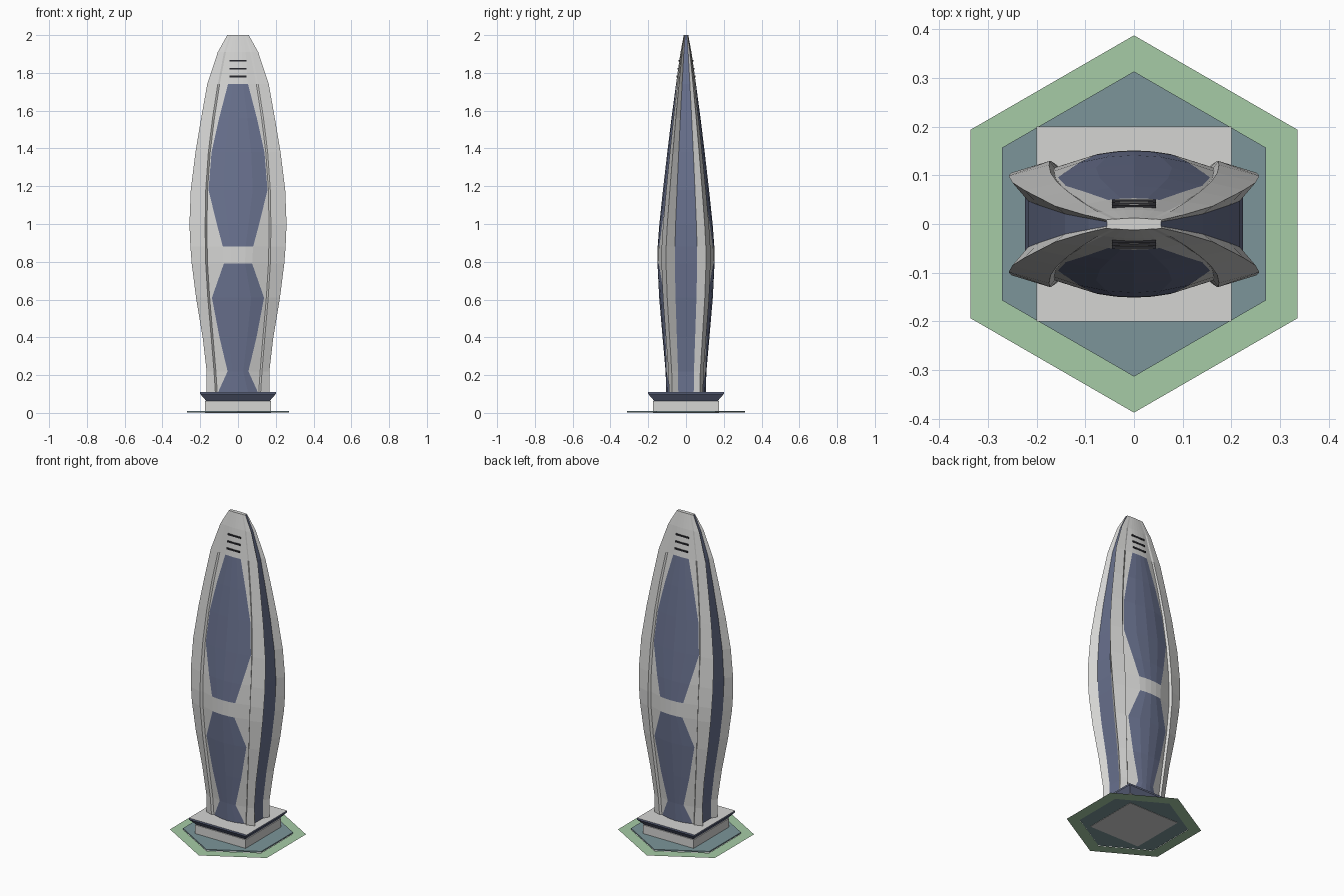
import bpy
import bmesh
import math

cube = bpy.data.objects.get("Cube")
if cube:
    bpy.data.objects.remove(cube, do_unlink=True)


def make_material(name, rgb):
    mat = bpy.data.materials.new(name)
    mat.use_nodes = True
    color = (*rgb, 1.0)
    mat.diffuse_color = color
    mat.node_tree.nodes["Principled BSDF"].inputs["Base Color"].default_value = color
    return mat


shell = make_material("pale grey shell", (0.66, 0.66, 0.65))
glass = make_material("blue grey glass", (0.14, 0.165, 0.27))
water = make_material("teal paving", (0.2, 0.3, 0.32))
lawn = make_material("pale green lawn", (0.38, 0.6, 0.38))
vent_dark = make_material("dark vent", (0.02, 0.02, 0.025))


def finish(name, bm, *mats):
    mesh = bpy.data.meshes.new(name)
    bm.to_mesh(mesh)
    bm.free()
    obj = bpy.data.objects.new(name, mesh)
    bpy.context.collection.objects.link(obj)
    for mat in mats:
        mesh.materials.append(mat)
    return obj


def mirror(obj, x, y):
    mod = obj.modifiers.new("mirror", 'MIRROR')
    mod.use_axis = (x, y, False)
    mod.merge_threshold = 0.0005


def loop(bm, sides, radius, z, turn):
    angles = [turn + 2 * math.pi * k / sides for k in range(sides)]
    return [bm.verts.new((radius * math.cos(a), radius * math.sin(a), z)) for a in angles]


def stack(name, sides, turn, levels, mats):
    """Closed prism through (radius, z) levels; sides use the last material."""
    bm = bmesh.new()
    rings = [loop(bm, sides, r, z, turn) for r, z in levels]
    bm.faces.new(rings[0][::-1])
    bm.faces.new(rings[-1])
    for low, high in zip(rings, rings[1:]):
        for k in range(sides):
            n = (k + 1) % sides
            face = bm.faces.new((low[k], low[n], high[n], high[k]))
            face.material_index = len(mats) - 1
    return finish(name, bm, *mats)


# Ground: flat lawn ring around a thin paved hexagon
bm = bmesh.new()
outer = loop(bm, 6, 0.387, 0, math.pi / 2)
inner = loop(bm, 6, 0.312, 0, math.pi / 2)
for k in range(6):
    n = (k + 1) % 6
    bm.faces.new((outer[k], outer[n], inner[n], inner[k]))
finish("lawn_ring", bm, lawn)
stack("paving", 6, math.pi / 2, [(0.313, 0.002), (0.313, 0.01)], [water])

# Square plinth and flared slab
D = math.sqrt(2)
stack("plinth", 4, math.pi / 4, [(0.175 * D, 0), (0.175 * D, 0.064)], [shell])
stack("flared_slab", 4, math.pi / 4,
      [(0.167 * D, 0.062), (0.2 * D, 0.1), (0.2 * D, 0.11)], [shell, glass])

# Tower levels: height, window edge, fin, wing tip, front bulge
LEVELS = [
    (0.11, 0.105, 0.120, 0.168, 0.105),
    (0.22, 0.055, 0.127, 0.166, 0.108),
    (0.40, 0.098, 0.142, 0.187, 0.124),
    (0.61, 0.138, 0.160, 0.222, 0.142),
    (0.79, 0.075, 0.171, 0.245, 0.151),
    (0.88, 0.080, 0.173, 0.252, 0.150),
    (1.00, 0.112, 0.174, 0.257, 0.141),
    (1.18, 0.156, 0.171, 0.250, 0.122),
    (1.38, 0.140, 0.157, 0.225, 0.099),
    (1.56, 0.100, 0.135, 0.195, 0.077),
    (1.74, 0.053, 0.107, 0.163, 0.053),
    (1.91, 0.040, 0.074, 0.107, 0.029),
    (2.00, 0.025, 0.045, 0.057, 0.012),
]


def section(z, window, fin, tip, bulge):
    """Quarter outline from the front centre round to the side centre."""
    groove = fin - 0.01
    groove_y = bulge * (0.77 if z < 1.9 else 0.85)
    pts = [(x, bulge - (bulge - groove_y) * (x / groove) ** 2)
           for x in (0, window / 2, window, groove)]
    side = tip * (0.87 if z < 1.95 else 0.98)
    pts += [(fin, bulge * 0.86), (tip, bulge * 0.7), (side, bulge * 0.39), (side, 0)]
    return [(x, -y, z) for x, y in pts]


# Tower: one quarter lofted, then mirrored both ways
bm = bmesh.new()
rows = [[bm.verts.new(p) for p in section(*level)] for level in LEVELS]
for i, (low, high) in enumerate(zip(rows, rows[1:])):
    window_row = i < 4 or 5 <= i < 10
    for j in range(len(low) - 1):
        face = bm.faces.new((low[j], low[j + 1], high[j + 1], high[j]))
        if j == 6 or (j < 2 and window_row):
            face.material_index = 1
bm.faces.new(rows[-1] + [bm.verts.new((0, 0, 2))])
mirror(finish("tower", bm, shell, glass), True, True)

# Vent slots near the top, front and back
bm = bmesh.new()
for z in (1.78, 1.822, 1.864):
    y = -0.053 + (z - 1.74) * 0.024 / 0.17
    box = bmesh.ops.create_cube(bm, size=1)["verts"]
    bmesh.ops.scale(bm, vec=(0.09, 0.008, 0.01), verts=box)
    bmesh.ops.translate(bm, vec=(0, y + 0.001, z), verts=box)
mirror(finish("vent_slots", bm, vent_dark), False, True)
